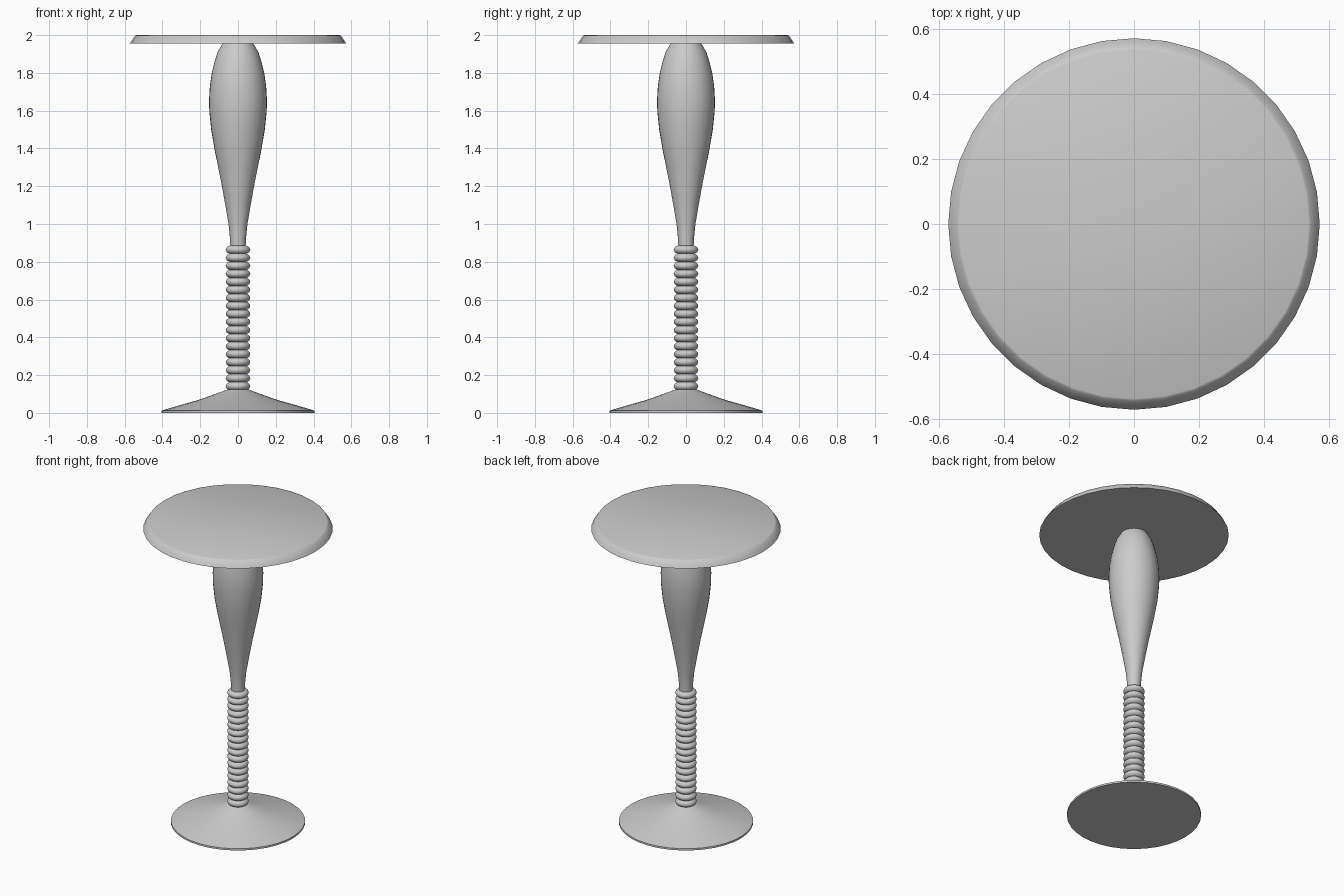
import bpy, bmesh
from math import cos, sin, pi, radians

cube = bpy.data.objects.get("Cube")
if cube:
    bpy.data.objects.remove(cube, do_unlink=True)


def lathe(name, profile, sides=36, angle=40):
    """Revolve an (r, z) profile about z and cap both ends."""
    bm = bmesh.new()
    rings = [[bm.verts.new((r * cos(2 * pi * i / sides), r * sin(2 * pi * i / sides), z))
              for i in range(sides)] for r, z in profile]
    for low, high in zip(rings, rings[1:]):
        for i in range(sides):
            j = (i + 1) % sides
            bm.faces.new((low[i], low[j], high[j], high[i]))
    bm.faces.new(rings[0][::-1])
    bm.faces.new(rings[-1])
    mesh = bpy.data.meshes.new(name)
    bm.to_mesh(mesh)
    bm.free()
    ob = bpy.data.objects.new(name, mesh)
    bpy.context.collection.objects.link(ob)
    smooth(ob, angle)
    return ob


def smooth(ob, angle):
    bpy.ops.object.select_all(action='DESELECT')
    ob.select_set(True)
    bpy.context.view_layer.objects.active = ob
    bpy.ops.object.shade_smooth_by_angle(angle=radians(angle))


# Shallow flared foot
lathe("base", [(0.405, 0), (0.405, 0.012), (0.31, 0.04), (0.21, 0.068),
               (0.12, 0.1), (0.06, 0.122), (0.045, 0.128)])

# Stack of rounded rings forming the lower stem
RINGS, LOW, HIGH = 18, 0.12, 0.885
pitch = (HIGH - LOW) / RINGS
profile = [(0.046, LOW)]
for n in range(RINGS):
    for t in (0.1, 0.25, 0.5, 0.75, 0.9):
        profile.append((0.046 + 0.019 * sin(pi * t) ** 0.7, LOW + pitch * (n + t)))
    profile.append((0.046, LOW + pitch * (n + 1)))
lathe("ringed_stem", profile, angle=80)

# Bulbous upper column
lathe("column", [(0.04, 0.87), (0.043, 0.93), (0.05, 1.0), (0.067, 1.1), (0.085, 1.2),
                 (0.105, 1.3), (0.125, 1.4), (0.142, 1.5), (0.152, 1.6), (0.153, 1.66),
                 (0.149, 1.73), (0.139, 1.8), (0.124, 1.86), (0.108, 1.91), (0.08, 1.957)])

# Round top with a sloping rim
lathe("table_top", [(0.572, 1.955), (0.565, 1.967), (0.545, 1.997), (0.538, 2.0)])
